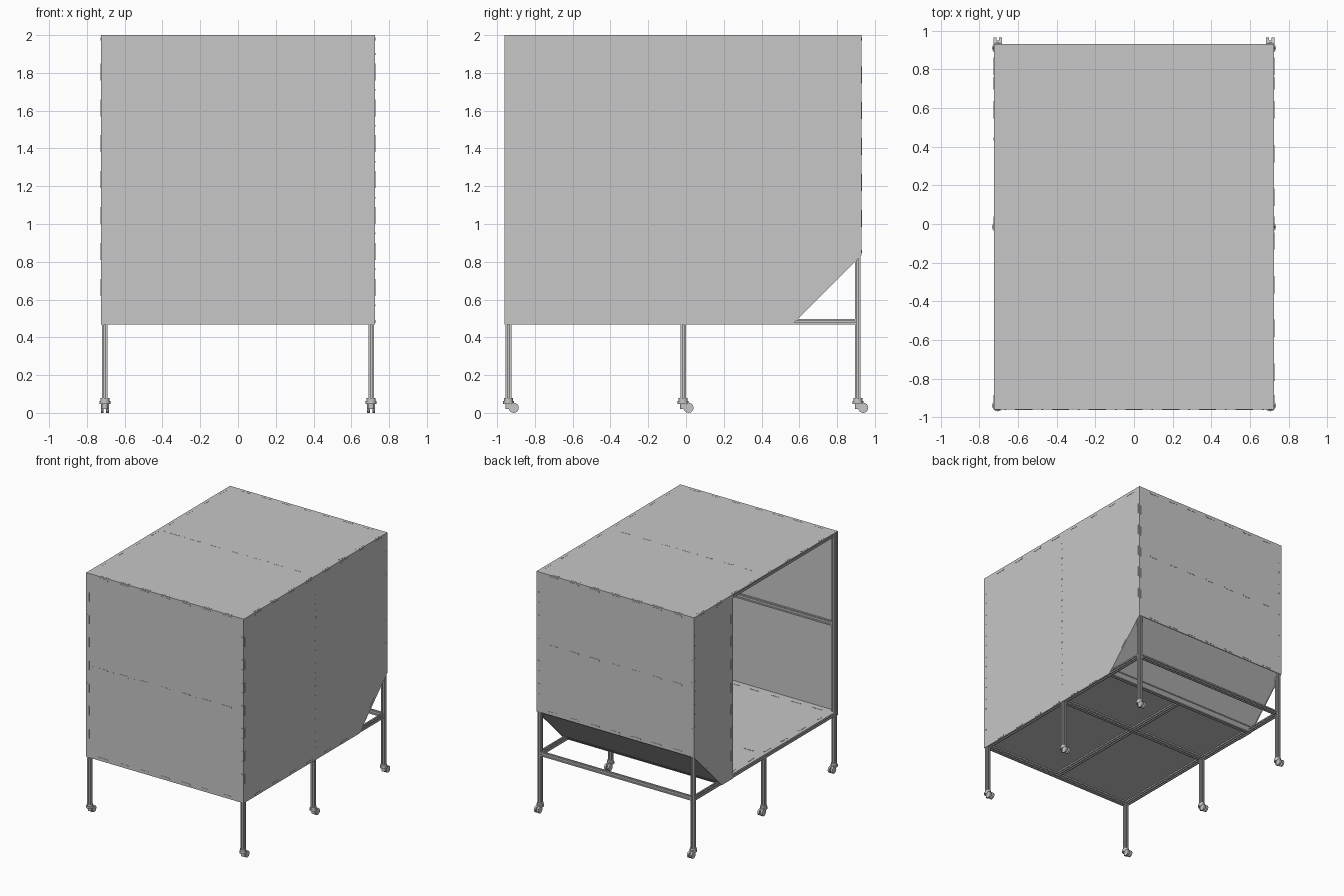
import bpy, bmesh
from math import sin, cos, pi, radians
from mathutils import Vector

cube = bpy.data.objects.get("Cube")
if cube:
    bpy.data.objects.remove(cube, do_unlink=True)

grey = bpy.data.materials.new("light_grey")
grey.use_nodes = True
COLOUR = (0.57, 0.57, 0.57, 1)
grey.diffuse_color = COLOUR
grey.node_tree.nodes["Principled BSDF"].inputs["Base Color"].default_value = COLOUR

# Main dimensions: outer shell, floor level, start of the sloped rear
W, FRONT, BACK, LOW, TOP = 0.725, -0.96, 0.93, 0.468, 2.0
SLOPE_Y, SLOPE_Z = 0.563, 0.835
T, B = 0.005, 0.03          # sheet thickness, beam width
H = B / 2


def finish(name, bm):
    bmesh.ops.recalc_face_normals(bm, faces=bm.faces)
    mesh = bpy.data.meshes.new(name)
    bm.to_mesh(mesh)
    bm.free()
    mesh.materials.append(grey)
    obj = bpy.data.objects.new(name, mesh)
    bpy.context.collection.objects.link(obj)
    return obj


def add_prism(bm, pts, axis, lo, hi):
    """Extrude a 2D outline, given in the two other axes, along one axis."""
    def place(p, d):
        co = list(p)
        co.insert(axis, d)
        return Vector(co)
    a = [bm.verts.new(place(p, lo)) for p in pts]
    b = [bm.verts.new(place(p, hi)) for p in pts]
    bm.faces.new(a)
    bm.faces.new(b[::-1])
    n = len(pts)
    for i in range(n):
        j = (i + 1) % n
        bm.faces.new((a[i], b[i], b[j], a[j]))


def prism(name, pts, axis, lo, hi):
    bm = bmesh.new()
    add_prism(bm, pts, axis, lo, hi)
    return finish(name, bm)


def rect(u0, u1, v0, v1):
    return [(u0, v0), (u1, v0), (u1, v1), (u0, v1)]


def circle(u, v, r, n=16):
    return [(u + r * cos(2 * pi * i / n), v + r * sin(2 * pi * i / n)) for i in range(n)]


def beam(name, axis, u, v, lo, hi):
    """Square extrusion with a groove down each side."""
    g, d = 0.0045, 0.008
    side = [(-H, -H), (-g, -H), (-g, -H + d), (g, -H + d), (g, -H)]
    pts = []
    for c, s in ((1, 0), (0, 1), (-1, 0), (0, -1)):
        pts += [(u + x * c - y * s, v + x * s + y * c) for x, y in side]
    return prism(name, pts, axis, lo, hi)


def capsule(u, v, angle, half=0.045, r=0.008):
    pts = []
    for end in (0, 1):
        for i in range(5):
            t = -pi / 2 + pi * i / 4 + pi * end
            x, y = r * cos(t) + (half - r) * (1 - 2 * end), r * sin(t)
            pts.append((u + x * cos(angle) - y * sin(angle),
                        v + x * sin(angle) + y * cos(angle)))
    return pts


def row(centre, step, count):
    return [centre + step * (i - (count - 1) / 2) for i in range(count)]


def fasteners(name, axis, level, tabs, dots=()):
    """Thin tabs (u, v, angle) and round dots (u, v) lying on a sheet."""
    bm = bmesh.new()
    for u, v, a in tabs:
        add_prism(bm, capsule(u, v, radians(a)), axis, level - 0.002, level + 0.002)
    for u, v in dots:
        add_prism(bm, circle(u, v, 0.004, 8), axis, level - 0.002, level + 0.002)
    return finish(name, bm)


# Sheet panels
PART = 0.42                 # front edge of the short side panel
slope_edge = [(SLOPE_Y, LOW), (BACK, SLOPE_Z), (BACK, TOP)]
prism("full_side_panel", [(FRONT, LOW)] + slope_edge + [(FRONT, TOP)], 0, W - T, W)
prism("short_side_panel", [(PART, LOW)] + slope_edge + [(PART, TOP)], 0, -W, -W + T)
prism("front_panel", rect(-W, W, LOW, TOP), 1, FRONT, FRONT + T)
prism("back_panel", rect(-W, W, SLOPE_Z, TOP), 1, BACK - T, BACK)
prism("top_panel", rect(-W, W, FRONT, BACK), 2, TOP - T, TOP)
prism("floor_panel", rect(-W + T, W - T, FRONT + T, SLOPE_Y + 0.03), 2, LOW + B, LOW + B + T)
prism("sloped_panel", [(SLOPE_Y, LOW + T), (BACK - T, SLOPE_Z), (BACK - T, SLOPE_Z + 0.007),
                       (SLOPE_Y - 0.007, LOW + T)], 0, -W + T, W - T)

# Frame: uprights, cross beams and rails
X = W - T - H
YF, YM, YB = FRONT + T + H, -0.015, BACK - T - H
ZL, ZT = LOW + H, TOP - T - H
LEG = 0.07
for s, side in ((1, "left"), (-1, "right")):
    for y, pos in ((YF, "front"), (YM, "middle"), (YB, "back")):
        short = pos == "middle" and s < 0
        beam(f"{side}_{pos}_post", 2, s * X, y, LEG, LOW if short else TOP - T)
    beam(f"{side}_floor_rail", 1, s * X, ZL, YF + H, YB - H)
    beam(f"{side}_top_rail", 1, s * X, ZT, YF + H, YB - H)
beam("doorway_post", 2, -X, PART + H, LOW + B, TOP - B)
beam("floor_centre_beam", 1, 0, ZL, YF + H, SLOPE_Y - H)
for name, y, z in (("front_floor_beam", YF, ZL), ("middle_floor_beam", YM, ZL),
                   ("slope_floor_beam", SLOPE_Y - H, ZL), ("back_floor_beam", YB, ZL),
                   ("front_middle_beam", YF, 1.23), ("front_top_beam", YF, ZT),
                   ("middle_top_beam", YM, ZT), ("back_top_beam", YB, ZT),
                   ("back_middle_beam", YB, 1.41), ("back_lower_beam", YB, SLOPE_Z + 0.02)):
    beam(name, 0, y, z, -X + H, X - H)

# Fastening tabs along the panel edges
E = 0.02
xs, zs = row(0, 0.19, 7), row(1.235, 0.19, 7)
ys, back_zs = row(0.025, 0.226, 8), row(1.41, 0.19, 5)
fasteners("front_tabs", 1, FRONT,
          [(x, z, 0) for x in xs for z in (LOW + E, 1.23, TOP - E)]
          + [(s * (W - E), z, 90) for s in (-1, 1) for z in zs],
          [(x, 1.23) for x in row(0, 0.19, 8)])
fasteners("back_tabs", 1, BACK,
          [(x, z, 0) for x in xs for z in (SLOPE_Z + E, 1.41, TOP - E)]
          + [(s * (W - E), z, 90) for s in (-1, 1) for z in back_zs])
fasteners("top_tabs", 2, TOP - 0.001,
          [(x, y, 0) for x in xs for y in (FRONT + E, YM, BACK - E)]
          + [(s * (W - E), y, 90) for s in (-1, 1) for y in ys],
          [(x, YM) for x in row(0, 0.19, 8)])
fasteners("full_side_tabs", 0, W,
          [(y, TOP - E, 0) for y in ys] + [(y, LOW + E - 0.005, 0) for y in ys[:-2]]
          + [(y, z, 90) for y in (FRONT + E, YM) for z in zs]
          + [(BACK - E, z, 90) for z in zs if z > 0.9] + [(0.73, 0.66, 45)],
          [(YM, z) for z in row(1.235, 0.19, 8)])
fasteners("short_side_tabs", 0, -W,
          [(y, TOP - E, 0) for y in ys if y > PART + 0.05]
          + [(PART + E, z, 90) for z in zs]
          + [(BACK - E, z, 90) for z in zs if z > 0.9] + [(0.73, 0.66, 45)])
fasteners("floor_tabs", 2, LOW + B + T,
          [(x, y, 0) for x in xs for y in (YF + 0.03, YM, SLOPE_Y - E)]
          + [(s * (X - E), y, 90) for s in (-1, 1) for y in ys[:-2]])

# Swivel casters under the six posts
for s, side in ((1, "left"), (-1, "right")):
    for y, pos in ((YF, "front"), (YM, "middle"), (YB, "back")):
        bm = bmesh.new()
        x = s * X
        add_prism(bm, circle(x, y, 0.024), 2, 0.062, 0.078)
        add_prism(bm, circle(x, y, 0.029), 2, 0.046, 0.062)
        add_prism(bm, circle(x, y, 0.016), 2, 0.02, 0.046)
        add_prism(bm, rect(y, y + 0.04, 0.03, 0.052), 0, x - 0.007, x + 0.007)
        for k in (-1, 1):
            lo, hi = sorted((x + k * 0.006, x + k * 0.021))
            add_prism(bm, circle(y + 0.028, 0.027, 0.027), 0, lo, hi)
        caster = finish(f"{side}_{pos}_caster", bm)
        for o in bpy.context.selected_objects:
            o.select_set(False)
        caster.select_set(True)
        bpy.context.view_layer.objects.active = caster
        bpy.ops.object.shade_smooth_by_angle(angle=radians(35))
